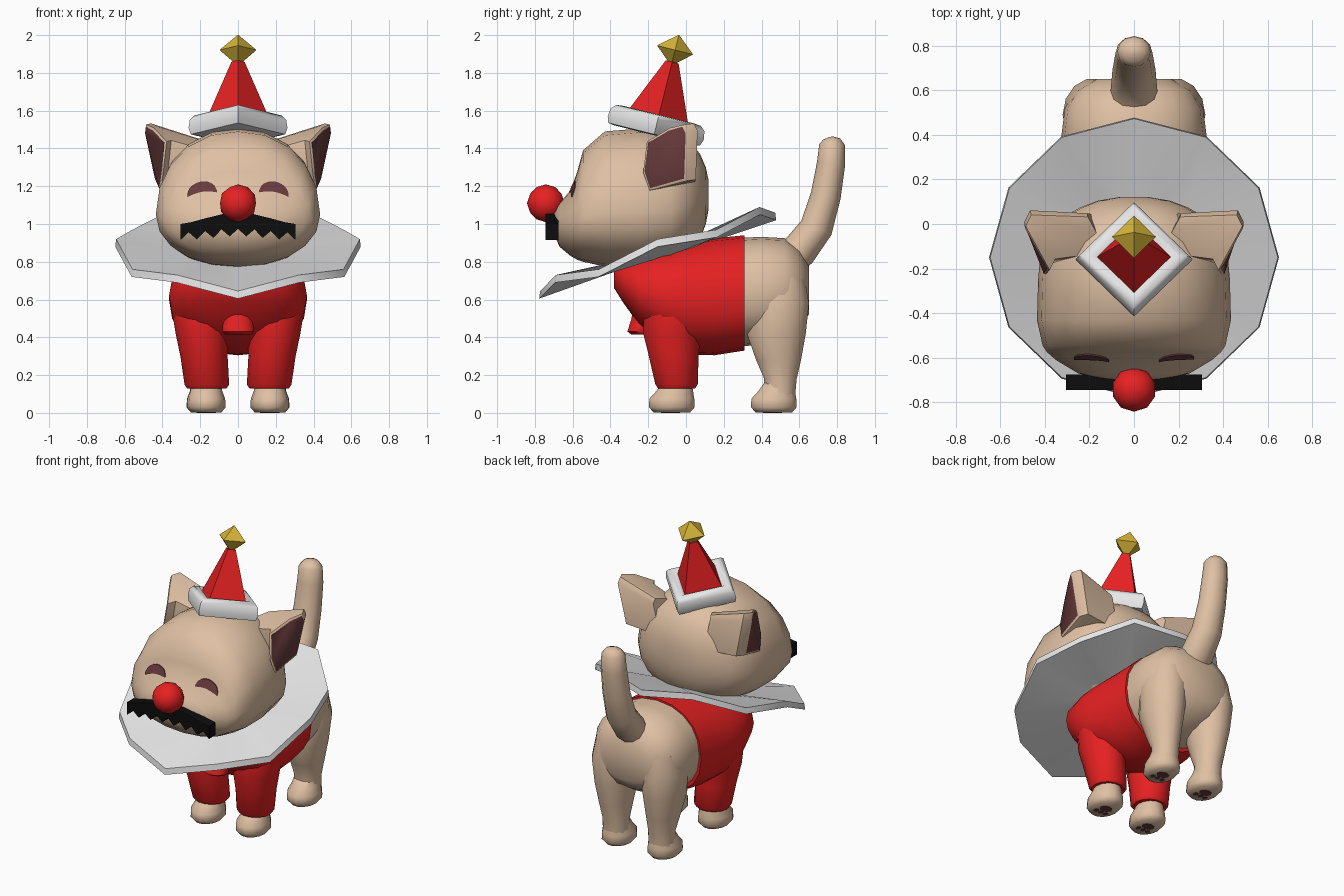
import bpy, bmesh
from math import sin, cos, pi, radians
from mathutils import Vector, Matrix
from mathutils.bvhtree import BVHTree

if "Cube" in bpy.data.objects:
    bpy.data.objects.remove(bpy.data.objects["Cube"])


def material(name, r, g, b):
    m = bpy.data.materials.new(name)
    m.use_nodes = True
    m.diffuse_color = (r, g, b, 1)
    m.node_tree.nodes["Principled BSDF"].inputs["Base Color"].default_value = (r, g, b, 1)
    return m


TAN = material("tan fur", .74, .53, .37)
RED = material("red cloth", .8, .015, .016)
WHITE = material("white trim", .83, .83, .83)
GOLD = material("gold", .69, .47, .04)
BLACK = material("black", .004, .004, .004)
MAROON = material("dark maroon", .14, .044, .046)


def finish(name, bm, mats, angle=45):
    bmesh.ops.recalc_face_normals(bm, faces=bm.faces)
    me = bpy.data.meshes.new(name)
    bm.to_mesh(me)
    bm.free()
    for m in mats:
        me.materials.append(m)
    for p in me.polygons:
        p.use_smooth = angle > 0
    if angle:
        me.set_sharp_from_angle(angle=radians(angle))
    ob = bpy.data.objects.new(name, me)
    bpy.context.collection.objects.link(ob)
    return ob


def skin(rings, caps=True):
    """Join equal-length rings of points into a bmesh tube."""
    bm = bmesh.new()
    vs = [[bm.verts.new(p) for p in r] for r in rings]
    n = len(vs[0])
    for a, b in zip(vs, vs[1:]):
        for i in range(n):
            j = (i + 1) % n
            bm.faces.new((a[i], a[j], b[j], b[i]))
    if caps:
        bm.faces.new(vs[0])
        bm.faces.new(vs[-1])
    return bm


def power(v, e):
    return abs(v) ** e * (1 if v > 0 else -1)


def section(y, low, mid, high, w, n=20, e=.9):
    """Upright egg-shaped ring at y, widest at height mid."""
    pts = []
    for i in range(n):
        a = 2 * pi * i / n
        s = power(sin(a), e)
        pts.append((w * power(cos(a), e), y, mid + s * (high - mid if s > 0 else mid - low)))
    return pts


def level(x, y, z, rx, ry, n=14):
    """Flat oval ring at height z."""
    return [(x + rx * cos(2 * pi * i / n), y + ry * sin(2 * pi * i / n), z) for i in range(n)]


# Head
head = finish("head", skin([section(*s, e=.95) for s in (
    (-.70, .95, 1.0, 1.06, .12), (-.67, .88, 1.0, 1.11, .25),
    (-.61, .83, 1.01, 1.18, .35), (-.575, .81, 1.02, 1.28, .39),
    (-.545, .80, 1.04, 1.39, .41), (-.43, .775, 1.05, 1.49, .435),
    (-.25, .765, 1.06, 1.505, .43), (-.08, .79, 1.07, 1.49, .415),
    (.02, .85, 1.1, 1.44, .335), (.075, .92, 1.13, 1.37, .24),
    (.105, 1.0, 1.14, 1.3, .16), (.12, 1.08, 1.15, 1.23, .07))]), [TAN], 60)
surface = BVHTree.FromPolygons([v.co for v in head.data.vertices],
                               [list(p.vertices) for p in head.data.polygons])

# Neck
finish("neck", skin([level(0, -.16, z, .22, .18) for z in (.7, .95)]), [TAN])

# Shirt and hindquarters
finish("shirt", skin([section(*s) for s in (
    (-.38, .66, .72, .77, .12), (-.33, .58, .69, .805, .25),
    (-.25, .47, .65, .84, .33), (-.12, .36, .62, .88, .365),
    (0, .31, .6, .905, .365), (.15, .305, .6, .925, .345),
    (.31, .33, .62, .94, .33))]), [RED], 50)
finish("hindquarters", skin([section(*s) for s in (
    (.25, .35, .63, .925, .31), (.4, .36, .64, .932, .325),
    (.52, .4, .65, .925, .31), (.6, .45, .65, .87, .26),
    (.65, .52, .65, .78, .17))]), [TAN], 60)

# Shirt fold on the chest
finish("chest_fold", skin([level(0, -.23, .415, .07, .06), level(0, -.24, .43, .085, .072),
                           level(0, -.23, .5, .08, .06), level(0, -.25, .58, .05, .03)]), [RED])

# Tail
rings = []
path = [Vector((0, y, z)) for y, z in ((.50, .78), (.60, .86), (.69, .98), (.74, 1.15),
                                      (.768, 1.32), (.773, 1.42), (.771, 1.45), (.77, 1.462))]
for i, (p, r) in enumerate(zip(path, (.1, .095, .088, .08, .075, .068, .045, .01))):
    t = (path[min(i + 1, 7)] - path[max(i - 1, 0)]).normalized()
    side = Vector((0, t.z, -t.y))
    rings.append([p + Vector((r * 1.1 * cos(a * pi / 6), 0, 0)) + side * r * sin(a * pi / 6)
                  for a in range(12)])
finish("tail", skin(rings), [TAN], 60)


# Paw with pad plates on the sole
def paw(name, x, y):
    finish(name, skin([level(x, y, .003, .08, .1), level(x, y, .03, .103, .124),
                       level(x, y, .075, .1, .122), level(x, y + .015, .115, .085, .1),
                       level(x, y + .03, .17, .075, .075)]), [TAN], 60)
    spots = [(0, .01, .042, .032)] + [(d, -.04, .015, .018) for d in (-.036, 0, .036)]
    for k, (dx, dy, rx, ry) in enumerate(spots):
        finish(f"{name}_pad_{k}", skin([level(x + dx, y + dy, z, rx, ry, 8)
                                        for z in (0, .006)]), [MAROON], 30)


# Ear: dark outer panel, thick tan back that runs into the skull
def ear(name, s):
    panel = [Vector(p) for p in ((.488, -.02, 1.515), (.45, -.09, 1.495), (.39, -.2, 1.43),
                                 (.405, -.22, 1.28), (.418, -.19, 1.19),
                                 (.44, -.01, 1.24), (.492, -.002, 1.48))]
    mid = sum(panel, Vector()) / len(panel)
    rim = [p + (p - mid).normalized() * .014 + Vector((-.006, .004, 0)) for p in panel]
    back = [p + Vector((-.025, .05, .006)) for p in rim]
    root = [p.lerp(mid, .2) + Vector((-.25, .02, -.05)) for p in back]
    bm = skin([[(p.x * s, p.y, p.z) for p in r] for r in (panel, rim, back, root)])
    bm.faces.ensure_lookup_table()
    bm.faces[-2].material_index = 1
    finish(name, bm, [TAN, MAROON], 40)


def eye(name, s):
    bm = bmesh.new()
    rows = []
    for i in range(13):
        t = i / 12
        arch = sin(pi * t)
        low, high = 1.168 - .025 * t + .015 * arch, 1.178 - .015 * t + .055 * arch ** .5
        col = []
        for k in range(4):
            p = Vector((s * (.112 + .156 * t), -2, low + (high - low) * k / 3))
            hit = surface.ray_cast(p, Vector((0, 1, 0)))[0]
            col.append(bm.verts.new(hit - Vector((0, .007, 0))))
        rows.append(col)
    for a, b in zip(rows, rows[1:]):
        for k in range(3):
            bm.faces.new((a[k], b[k], b[k + 1], a[k + 1]))
    # A thin plate reads the same from every direction
    plate = bmesh.ops.extrude_face_region(bm, geom=bm.faces[:])["geom"]
    bmesh.ops.translate(bm, vec=(0, .006, 0),
                        verts=[v for v in plate if isinstance(v, bmesh.types.BMVert)])
    finish(name, bm, [MAROON])


# Paired parts
for side, s in (("left", 1), ("right", -1)):
    finish(f"{side}_sleeve", skin([level(s * x, y, z, rx, ry) for x, y, z, rx, ry in (
        (.18, -.06, .72, .14, .13), (.2, -.06, .6, .16, .17), (.19, -.075, .42, .14, .155),
        (.18, -.065, .3, .125, .135), (.165, -.05, .15, .118, .115),
        (.165, -.05, .13, .105, .1))]), [RED])
    finish(f"{side}_hind_leg", skin([level(s * x, y, z, rx, ry) for x, y, z, rx, ry in (
        (.17, .5, .72, .12, .13), (.18, .49, .58, .14, .165), (.18, .478, .42, .125, .16),
        (.175, .49, .28, .1, .122), (.17, .5, .18, .085, .088),
        (.17, .495, .09, .085, .085))]), [TAN])
    paw(f"{side}_front_paw", s * .168, -.075)
    paw(f"{side}_hind_paw", s * .17, .465)
    ear(f"{side}_ear", s)
    eye(f"{side}_eye", s)

# Twelve-sided ruffled collar
heights = (.645, .73, .76, .92, .97, 1.09, 1.06)


def collar_ring(r, drop, rim):
    pts = []
    for i in range(12):
        a = i * pi / 6
        x, y = r * sin(a), -.15 - r * .965 * cos(a)
        z = heights[min(i, 12 - i)] if rim else .855 + .3 * (y + .16)
        pts.append((x, y, z - drop))
    return pts


collar = [collar_ring(.22, 0, False), collar_ring(.645, 0, True), collar_ring(.65, .04, True),
          collar_ring(.22, .04, False)]
finish("collar", skin(collar + collar[:1], caps=False), [WHITE], 50)

# Nose
bm = bmesh.new()
bmesh.ops.create_icosphere(bm, subdivisions=2, radius=.1,
                           matrix=Matrix.Translation((0, -.742, 1.11)))
finish("nose", bm, [RED], 60)

# Moustache with a toothed lower edge
lower = [(-.305 + .61 * i / 14, .925 + .04 * (i % 2) + .01 * cos(pi * (i / 7 - 1)))
         for i in range(15)]
upper = [(x, 1.0 + .06 * max(0, cos(x * pi / .61)) ** 1.5)
         for x in (.305, .25, .17, .08, 0, -.08, -.17, -.25, -.305)]
finish("moustache", skin([[(x, y, z) for x, z in lower + upper] for y in (-.745, -.675)]),
       [BLACK], 30)

# Tilted four-sided party hat
tilt = Matrix.Translation((0, -.17, 1.47)) @ Matrix.Rotation(radians(-14), 4, 'X')


def diamond(r, z):
    return [tilt @ Vector((r * cos(i * pi / 2), r * sin(i * pi / 2), z)) for i in range(4)]


finish("hat_brim", skin([diamond(*p) for p in ((.22, 0), (.25, .005), (.262, .04), (.255, .085),
                                              (.23, .108), (.19, .112), (.16, .09))]), [WHITE], 60)
finish("hat_cone", skin([diamond(.175, .07), diamond(.035, .4)]), [RED], 0)
finish("hat_ornament", skin([diamond(.002, .38), diamond(.098, .465), diamond(.002, .547)]),
       [GOLD], 0)
